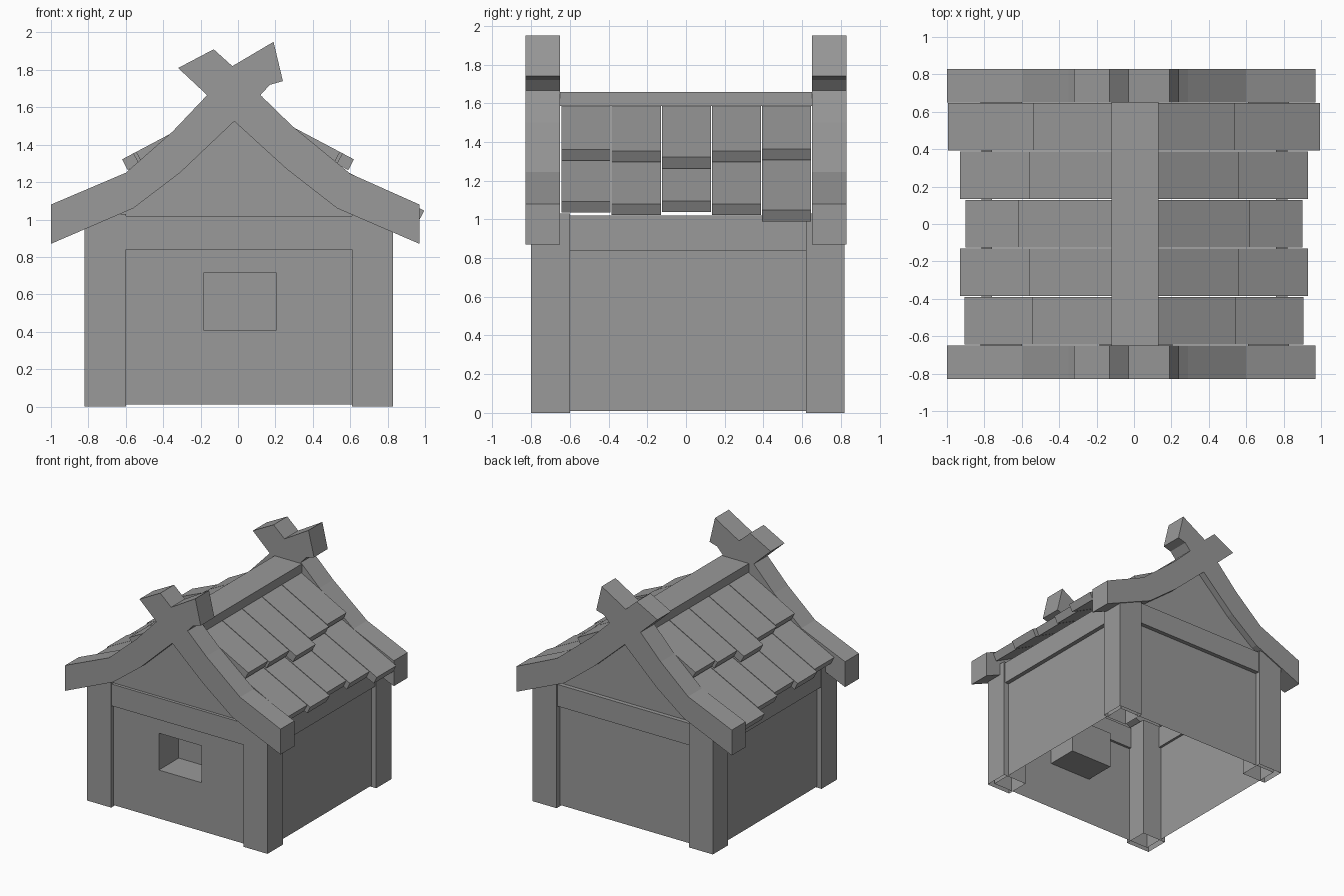
import bpy, bmesh

if "Cube" in bpy.data.objects:
    bpy.data.objects.remove(bpy.data.objects["Cube"])

# Dark grey, shared by every part
grey = bpy.data.materials.new("dark_grey")
grey.diffuse_color = (0.32, 0.32, 0.32, 1)
grey.use_nodes = True
grey.node_tree.nodes["Principled BSDF"].inputs["Base Color"].default_value = grey.diffuse_color


def mesh_object(name, verts, faces):
    me = bpy.data.meshes.new(name)
    me.from_pydata(verts, [], faces)
    me.materials.append(grey)
    bm = bmesh.new()
    bm.from_mesh(me)
    bmesh.ops.recalc_face_normals(bm, faces=bm.faces)
    bm.to_mesh(me)
    bm.free()
    ob = bpy.data.objects.new(name, me)
    bpy.context.collection.objects.link(ob)
    return ob


def prism(name, profile, y0, y1):
    """Extrude an x-z profile along y."""
    n = len(profile)
    verts = [(x, y, z) for y in (y0, y1) for x, z in profile]
    faces = [list(range(n)), list(range(2 * n - 1, n - 1, -1))]
    faces += [(i, (i + 1) % n, (i + 1) % n + n, i + n) for i in range(n)]
    return mesh_object(name, verts, faces)


def box(name, x0, x1, y0, y1, z0, z1, drop=None):
    """Box between limits; drop = direction of a face to leave open."""
    ob = prism(name, [(x0, z0), (x1, z0), (x1, z1), (x0, z1)], y0, y1)
    if drop:
        bm = bmesh.new()
        bm.from_mesh(ob.data)
        axis, sign = drop
        gone = [f for f in bm.faces if f.normal[axis] * sign > 0.9]
        bmesh.ops.delete(bm, geom=gone, context='FACES')
        bm.to_mesh(ob.data)
        bm.free()
    return ob


def gable_wall(name, y, loops):
    """Thin flat wall from an outer outline and optional hole outlines."""
    bm = bmesh.new()
    edges = []
    for loop in loops:
        vs = [bm.verts.new((x, y, z)) for x, z in loop]
        edges += [bm.edges.new((vs[i - 1], vs[i])) for i in range(len(vs))]
    bmesh.ops.triangle_fill(bm, edges=edges, use_beauty=True, use_dissolve=False)
    me = bpy.data.meshes.new(name)
    bm.to_mesh(me)
    bm.free()
    me.materials.append(grey)
    bpy.context.collection.objects.link(bpy.data.objects.new(name, me))


# Corner posts, open underneath
for sx, (x0, x1) in (("left", (-0.82, -0.60)), ("right", (0.61, 0.83))):
    for sy, (y0, y1) in (("front", (-0.80, -0.60)), ("back", (0.62, 0.82))):
        box(f"{sy}_{sx}_post", x0, x1, y0, y1, 0, 1.03, (2, -1))

# Thin walls, with the window opening in front
outline = [(-0.78, 0.01), (0.78, 0.01), (0.78, 1.0), (0, 1.58), (-0.78, 1.0)]
window = [(-0.185, 0.41), (0.205, 0.41), (0.205, 0.715), (-0.185, 0.715)]
gable_wall("front_wall", -0.77, [outline, window])
gable_wall("back_wall", 0.775, [outline])
for side, x in (("left", -0.78), ("right", 0.785)):
    mesh_object(side + "_wall", [(x, -0.77, 0.01), (x, 0.775, 0.01),
                                 (x, 0.775, 1.0), (x, -0.77, 1.0)], [(0, 1, 2, 3)])

# Window recess, open to the front
box("window_recess", -0.185, 0.205, -0.77, -0.51, 0.41, 0.715, (1, -1))

# Beams above the walls
box("front_beam", -0.60, 0.61, -0.795, -0.75, 0.84, 1.02)
box("back_beam", -0.60, 0.61, 0.75, 0.81, 0.84, 1.02)
box("left_beam", -0.815, -0.76, -0.60, 0.62, 0.84, 1.02)
box("right_beam", 0.76, 0.82, -0.60, 0.62, 0.84, 1.02)

# Curved gable boards with crossed tips
board = [(-1, 0.87), (-0.56, 1.06), (-0.31, 1.25), (-0.02, 1.525), (0.26, 1.27),
         (0.53, 1.06), (0.97, 0.87), (0.97, 1.08), (0.60, 1.245), (0.29, 1.50),
         (0.12, 1.665), (0.17, 1.72), (0.24, 1.74), (0.19, 1.95), (-0.03, 1.82),
         (-0.13, 1.91), (-0.32, 1.81), (-0.165, 1.665), (-0.35, 1.47),
         (-0.60, 1.25), (-1, 1.08)]
prism("front_gable_board", board, -0.83, -0.65)
prism("back_gable_board", board, 0.65, 0.83)

# Ridge beam
box("ridge_beam", -0.12, 0.13, -0.65, 0.65, 1.585, 1.657)

# Roof shingles: two overlapping rows of five on each slope
rows = {
    "upper": (1.65, 0.53, 0.02, (0.545, 0.56, 0.62, 0.56, 0.54)),
    "lower": (1.55, 0.505, 0.30, (0.905, 0.93, 0.90, 0.93, 0.995)),
}
for row, (top, slope, start, ends) in rows.items():
    k = 0.065 / (1 + slope ** 2) ** 0.5
    dx, dz = slope * k, k
    for i, end in enumerate(ends):
        y0 = -0.643 + i * 0.259
        za, zb = top - slope * start, top - slope * end
        for side, s in (("left", -1), ("right", 1)):
            prof = [(s * start, za), (s * end, zb),
                    (s * (end - dx), zb - dz), (s * (start - dx), za - dz)]
            prism(f"{row}_{side}_shingle_{i + 1}", prof, y0, y0 + 0.254)
